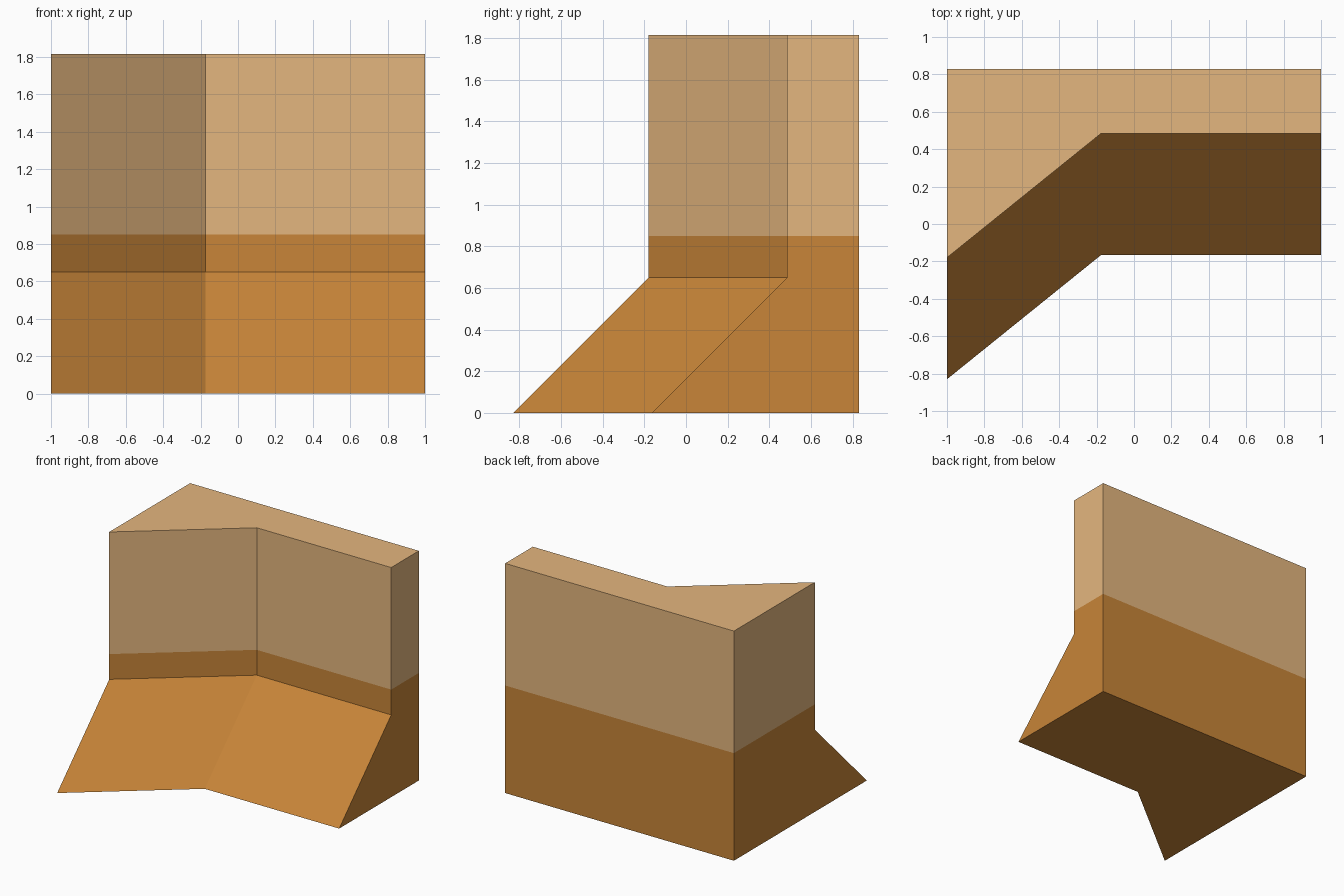
import bpy, bmesh

if "Cube" in bpy.data.objects:
    bpy.data.objects.remove(bpy.data.objects["Cube"])


def material(name, rgb):
    m = bpy.data.materials.new(name)
    m.diffuse_color = (*rgb, 1)
    m.use_nodes = True
    m.node_tree.nodes["Principled BSDF"].inputs["Base Color"].default_value = m.diffuse_color
    return m


soil = material("brown soil", (0.578, 0.235, 0.040))
sand = material("pale sand", (0.776, 0.468, 0.209))

BACK = 0.83
LEDGE, COLOUR_LINE, TOP = 0.65, 0.85, 1.815


def plan(shift):
    # Bent front edge, moved forward by shift, closed by a straight back
    front = [(-1, -0.18 - shift), (-0.175, 0.485 - shift), (1, 0.485 - shift)]
    return front + [(1, BACK), (-1, BACK)]


# Cliff block: stacked plans, with the ramp between ground and ledge
bm = bmesh.new()
levels = [(0, LEDGE), (LEDGE, 0), (COLOUR_LINE, 0), (TOP, 0)]
rings = [[bm.verts.new((x, y, z)) for x, y in plan(s)] for z, s in levels]
for low, high in zip(rings, rings[1:]):
    for i in range(5):
        j = (i + 1) % 5
        bm.faces.new((low[i], low[j], high[j], high[i]))
bm.faces.new(rings[0][::-1])
bm.faces.new(rings[-1])
bmesh.ops.recalc_face_normals(bm, faces=bm.faces)

# Sand above the colour line, soil below
for f in bm.faces:
    f.material_index = int(f.calc_center_median().z > COLOUR_LINE)

mesh = bpy.data.meshes.new("cliff_block")
bm.to_mesh(mesh)
bm.free()
mesh.materials.append(soil)
mesh.materials.append(sand)
bpy.context.collection.objects.link(bpy.data.objects.new("cliff_block", mesh))
